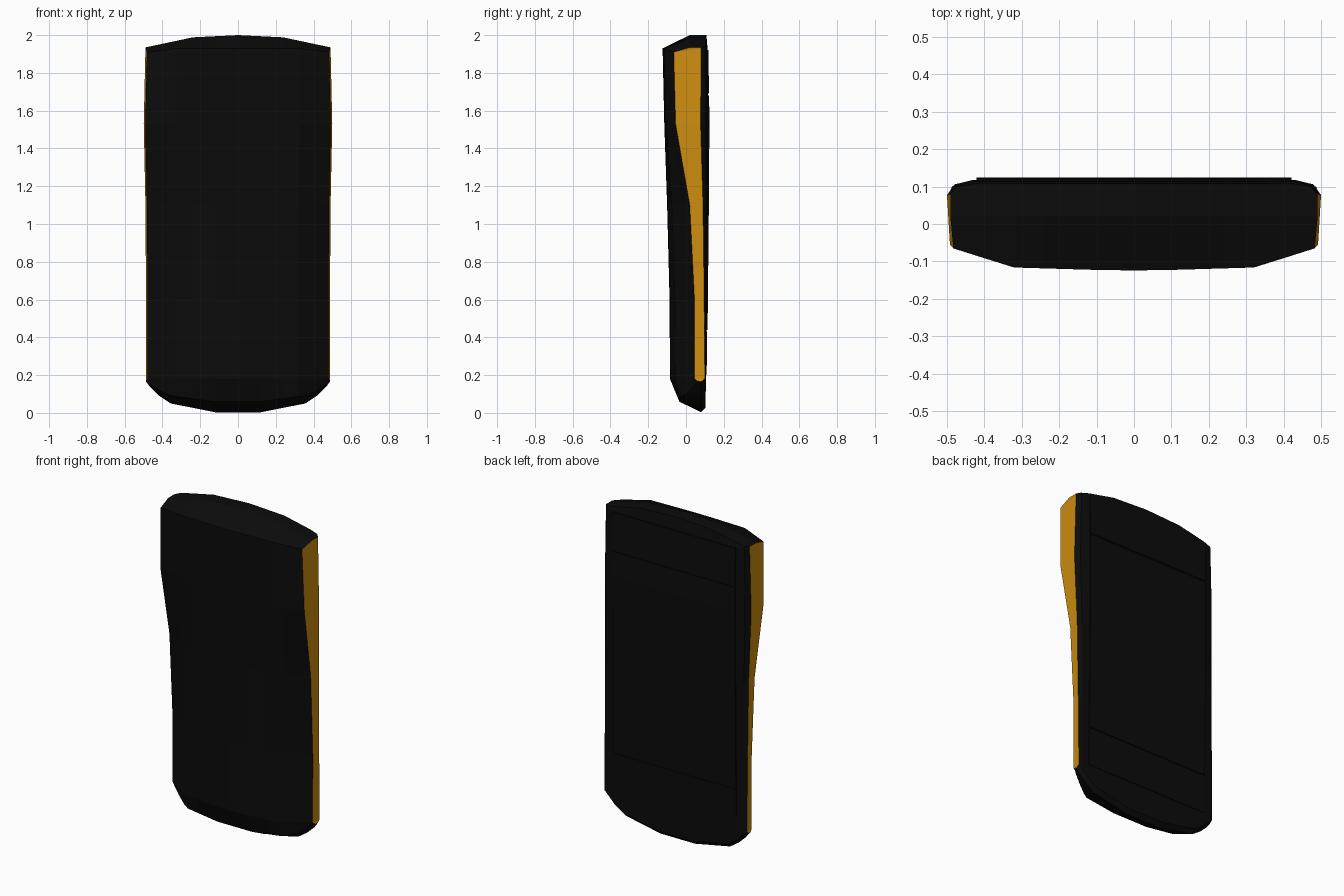
import bpy, bmesh

if "Cube" in bpy.data.objects:
    bpy.data.objects.remove(bpy.data.objects["Cube"])

def material(name, rgb):
    m = bpy.data.materials.new(name)
    m.diffuse_color = (*rgb, 1)
    m.use_nodes = True
    m.node_tree.nodes["Principled BSDF"].inputs["Base Color"].default_value = m.diffuse_color
    return m

BLACK = material("black", (0.0035, 0.0035, 0.0035))
ORANGE = material("orange", (0.62, 0.27, 0.005))

def interp(v, pts):
    if v <= pts[0][0]:
        return pts[0][1]
    for (a, fa), (b, fb) in zip(pts, pts[1:]):
        if v <= b:
            return fa + (fb - fa) * (v - a) / (b - a)
    return pts[-1][1]

def finish(bm, name, mats):
    bmesh.ops.recalc_face_normals(bm, faces=bm.faces)
    me = bpy.data.meshes.new(name)
    bm.to_mesh(me)
    bm.free()
    for m in mats:
        me.materials.append(m)
    ob = bpy.data.objects.new(name, me)
    bpy.context.collection.objects.link(ob)
    return ob

# rows from top to bottom: z, half width, front y, shoulder y, side front y, side back y, back y
ROWS = [(1.93, .490, -.124, -.116, -.065, .080, .114),
        (1.53, .499, -.115, -.106, -.055, .077, .118),
        (1.10, .490, -.100, -.075, .020, .090, .115),
        (0.60, .487, -.087, -.058, .045, .096, .110),
        (0.18, .486, -.085, -.055, .045, .100, .105)]
BACK = [(r[0], r[6]) for r in reversed(ROWS)]
BOTTOM = [(0, .003), (.12, .003), (.36, .05), (.45, .11), (.49, .165)]
TOP = [(0, 2.0), (.24, 1.988), (.49, 1.935)]
XS = [0, .12, .24, .32, .36, .42, .47, .49]
XS = [-x for x in reversed(XS[1:])] + XS

def column(x):
    """Closed front-to-back outline of the body at one x."""
    a = abs(x)
    end = a / .49
    rim = interp(a, [(.42, 0), (.47, .3), (.49, 1)])
    lo, hi = interp(a, BOTTOM), interp(a, TOP)
    side = interp(a, [(.32, 0), (.49, 1)])
    front, back = [], []
    for z, w, yf, ym, ys, yb, yk in ROWS:
        y = interp(a, [(0, yf), (.12, yf + .002), (.32, ym), (.49, ys)])
        zf = z - .02 * side if z > 1.9 else z
        front.append((x / .49 * (w - .008 * side), y, zf))
        back.append((x / .49 * w, yk + (yb - yk) * rim, z))
    k = x / .49 * .486
    low = [(k, -.035 + .095 * side, lo * .68 + .18 * .32),
           (k, .08, lo),
           (k, .104 - .008 * rim, min(lo + .025, .178))]
    top = [(x, .108 - .028 * rim, hi), (x, .02, hi)]
    return front + low + back[::-1] + top

# main body, lofted across x, with orange side panels closing the ends
bm = bmesh.new()
cols = [[bm.verts.new(p) for p in column(x)] for x in XS]
n = len(cols[0])
for a, b in zip(cols, cols[1:]):
    for i in range(n):
        j = (i + 1) % n
        bm.faces.new((a[i], a[j], b[j], b[i]))
for c in (cols[0], cols[-1]):
    caps = [(i, i + 1, 11 - i, 12 - i) for i in range(4)]
    caps += [(4, 5, 6, 7, 8), (0, 12, 13, 14)]
    for cap in caps:
        bm.faces.new([c[i] for i in cap]).material_index = 1
finish(bm, "body", [BLACK, ORANGE])

# thin plates following the tilted back
def back_plate(name, z0, z1, half, thick):
    bm = bmesh.new()
    zs = [z0] + [z for z, _ in BACK if z0 < z < z1] + [z1]
    rings = []
    for z in zs:
        y = interp(z, BACK)
        rings.append([bm.verts.new(p) for p in
                      ((-half, y - .004, z), (half, y - .004, z),
                       (half, y + thick, z), (-half, y + thick, z))])
    for a, b in zip(rings, rings[1:]):
        for i in range(4):
            j = (i + 1) % 4
            bm.faces.new((a[i], a[j], b[j], b[i]))
    bm.faces.new(rings[0])
    bm.faces.new(rings[-1])
    finish(bm, name, [BLACK])

back_plate("back_panel", .44, 1.68, .42, .006)
back_plate("upper_back_strip", 1.69, 1.92, .42, .005)
back_plate("lower_back_strip", .20, .43, .42, .004)
